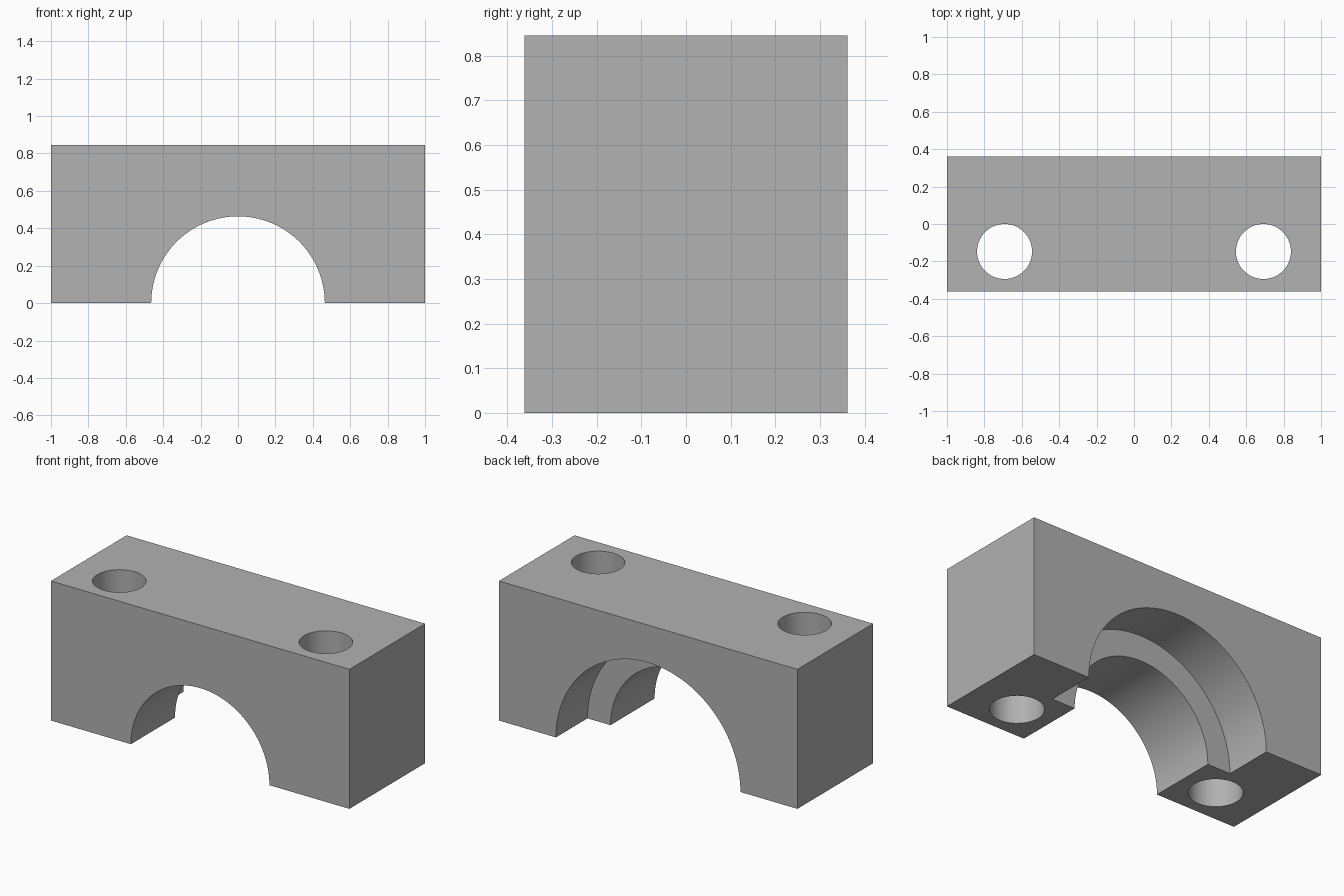
import bpy
from math import radians

WIDTH, DEPTH, HEIGHT = 2.0, 0.724, 0.845
BORE_R, RECESS_R = 0.464, 0.618
RECESS_Y = 0.06            # the recess runs from here to the back face
HOLE_X, HOLE_Y, HOLE_R = 0.692, -0.147, 0.147

cube = bpy.data.objects.get("Cube")
if cube:
    bpy.data.objects.remove(cube, do_unlink=True)

# One plain grey for the whole part
grey = bpy.data.materials.new("plain grey")
grey.use_nodes = True
colour = (0.445, 0.445, 0.445, 1)
grey.diffuse_color = colour
grey.node_tree.nodes["Principled BSDF"].inputs["Base Color"].default_value = colour


def cylinder(name, radius, length, location, along_y=False):
    bpy.ops.mesh.primitive_cylinder_add(
        vertices=128, radius=radius, depth=length, location=location,
        rotation=(radians(90) if along_y else 0, 0, 0))
    obj = bpy.context.object
    obj.name = name
    obj.data.materials.append(grey)
    obj.hide_render = True
    return obj


# Solid block
bpy.ops.mesh.primitive_cube_add(size=1, location=(0, 0, HEIGHT / 2))
block = bpy.context.object
block.name = "bearing_cap_block"
block.scale = (WIDTH, DEPTH, HEIGHT)
bpy.ops.object.transform_apply(location=True, rotation=True, scale=True)
block.data.materials.append(grey)

# Half-round bore, wider recess at the back, and two bolt holes
cutters = [
    cylinder("bore_cutter", BORE_R, 2 * DEPTH, (0, 0, 0), True),
    cylinder("recess_cutter", RECESS_R, DEPTH, (0, RECESS_Y + DEPTH / 2, 0), True),
]
for side, name in ((1, "left"), (-1, "right")):
    cutters.append(cylinder(name + "_bolt_hole_cutter", HOLE_R, 2 * HEIGHT,
                            (side * HOLE_X, HOLE_Y, HEIGHT / 2)))

bpy.ops.object.select_all(action="DESELECT")
block.select_set(True)
bpy.context.view_layer.objects.active = block
for cutter in cutters:
    cut = block.modifiers.new(cutter.name, "BOOLEAN")
    cut.operation = "DIFFERENCE"
    cut.solver = "EXACT"
    cut.object = cutter
    bpy.ops.object.modifier_apply(modifier=cut.name)
    bpy.data.objects.remove(cutter, do_unlink=True)

# Smooth round walls, crisp edges
bpy.ops.object.shade_smooth_by_angle(angle=radians(30))
